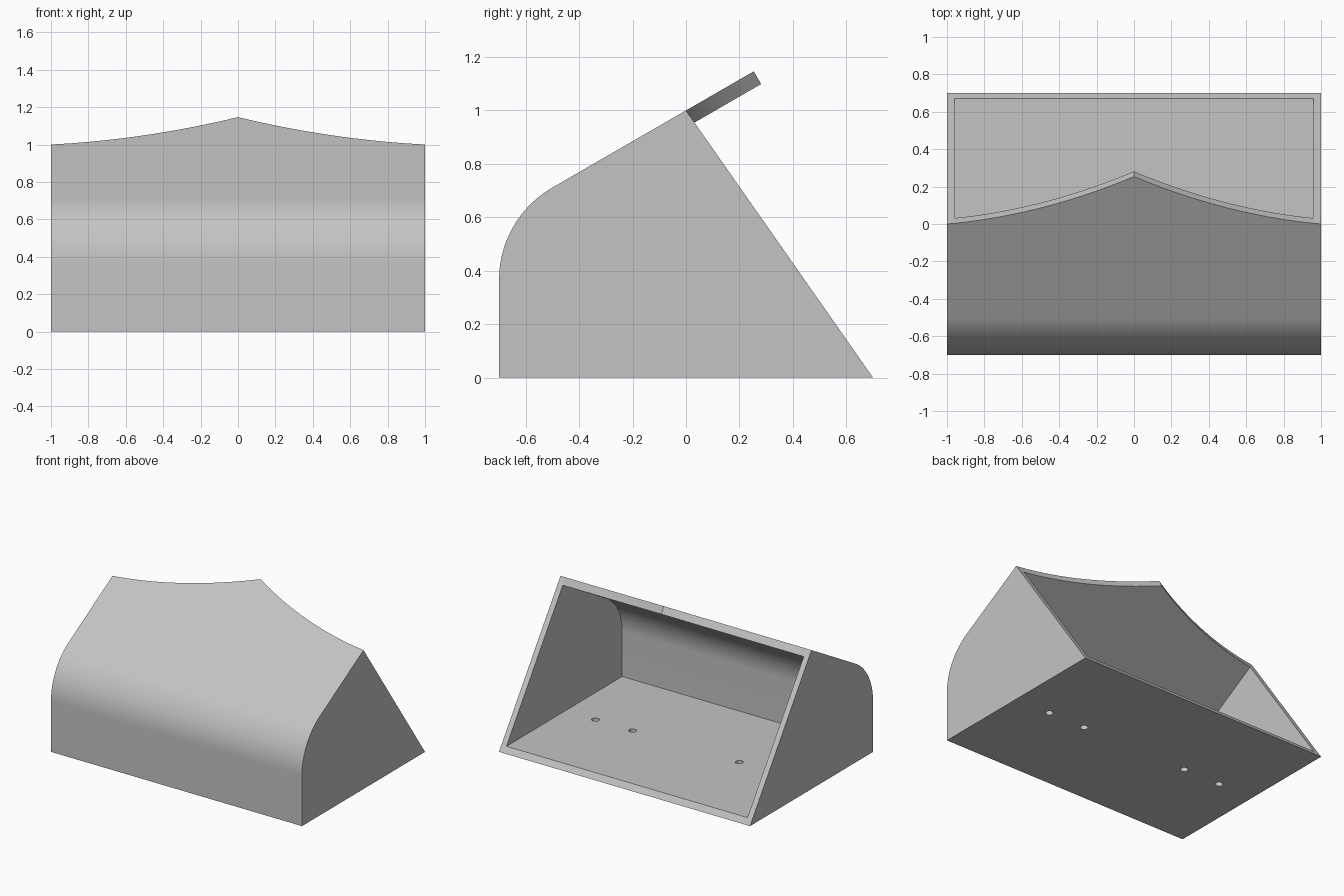
import bpy
import bmesh
from math import radians, sin, cos, tan
from mathutils import Vector

cube = bpy.data.objects.get("Cube")
if cube:
    bpy.data.objects.remove(cube)

SLOPE = radians(30)              # roof pitch
SIDE, FLOOR, SKIN = 0.04, 0.04, 0.055
UP = Vector((0, cos(SLOPE), sin(SLOPE)))       # along the roof
NORMAL = Vector((0, -sin(SLOPE), cos(SLOPE)))  # out of the roof

grey = bpy.data.materials.new("plain grey")
grey.use_nodes = True
grey.diffuse_color = (0.55, 0.55, 0.55, 1)
grey.node_tree.nodes["Principled BSDF"].inputs["Base Color"].default_value = grey.diffuse_color


def prism(name, points, offset):
    """Extrude a flat outline along an offset into a closed solid."""
    bm = bmesh.new()
    face = bm.faces.new([bm.verts.new(p) for p in points])
    moved = bmesh.ops.extrude_face_region(bm, geom=[face])["geom"]
    bmesh.ops.translate(bm, vec=offset, verts=[v for v in moved if isinstance(v, bmesh.types.BMVert)])
    bmesh.ops.recalc_face_normals(bm, faces=bm.faces)
    mesh = bpy.data.meshes.new(name)
    bm.to_mesh(mesh)
    bm.free()
    mesh.materials.append(grey)
    obj = bpy.data.objects.new(name, mesh)
    bpy.context.collection.objects.link(obj)
    return obj


def front_curve(inset, segments=20):
    """Rounded bend from the upright front into the sloping roof."""
    radius = 0.4
    centre_y, centre_z = -0.7 + radius, 1 - 0.7 * tan(SLOPE) - radius * tan(SLOPE)
    r = radius - inset
    angles = [radians(60) * i / segments for i in range(segments + 1)]
    return [(centre_y - r * cos(a), centre_z + r * sin(a)) for a in angles]


def combine(target, tool, operation):
    """Apply a boolean and discard its helper."""
    mod = target.modifiers.new(operation.title(), "BOOLEAN")
    mod.object, mod.operation, mod.solver = tool, operation, "EXACT"
    bpy.context.view_layer.objects.active = target
    bpy.ops.object.modifier_apply(modifier=mod.name)
    bpy.data.objects.remove(tool)


# Solid body: flat base, upright front, rounded bend, sloping roof and back
outline = [(0.7, 0), (-0.7, 0)] + front_curve(0) + [(0, 1)]
shell = prism("open_back_housing", [(-1, y, z) for y, z in outline], (2, 0, 0))

# Roof visor: two concave edges sweeping up to a central point
steps = 24
edge = []
for i in range(-steps, steps + 1):
    x = i / steps
    u = 1 - abs(x)
    edge.append(Vector((x, 0, 1)) + UP * 0.293 * (0.35 * u + 0.65 * u * u))
visor = prism("visor", edge, -NORMAL * SKIN)
combine(shell, visor, "UNION")

# Hollow interior, running out through the sloping back
end = Vector((0, 0, 1)) - NORMAL * SKIN + UP * 0.5
inside = [(1.2, FLOOR), (-0.7 + SKIN, FLOOR)] + front_curve(SKIN) + [(end.y, end.z), (1.2, end.z)]
cavity = prism("cavity_cutter", [(-1 + SIDE, y, z) for y, z in inside], (2 - 2 * SIDE, 0, 0))
combine(shell, cavity, "DIFFERENCE")

# Row of screw holes through the floor
for x in (-0.72, -0.425, 0.425, 0.72):
    bpy.ops.mesh.primitive_cylinder_add(vertices=24, radius=0.026, depth=0.2, location=(x, 0, 0))
    combine(shell, bpy.context.object, "DIFFERENCE")

# Smooth the bend, keep the corners crisp
bpy.ops.object.select_all(action="DESELECT")
shell.select_set(True)
bpy.context.view_layer.objects.active = shell
bpy.ops.object.shade_smooth_by_angle(angle=radians(30))
